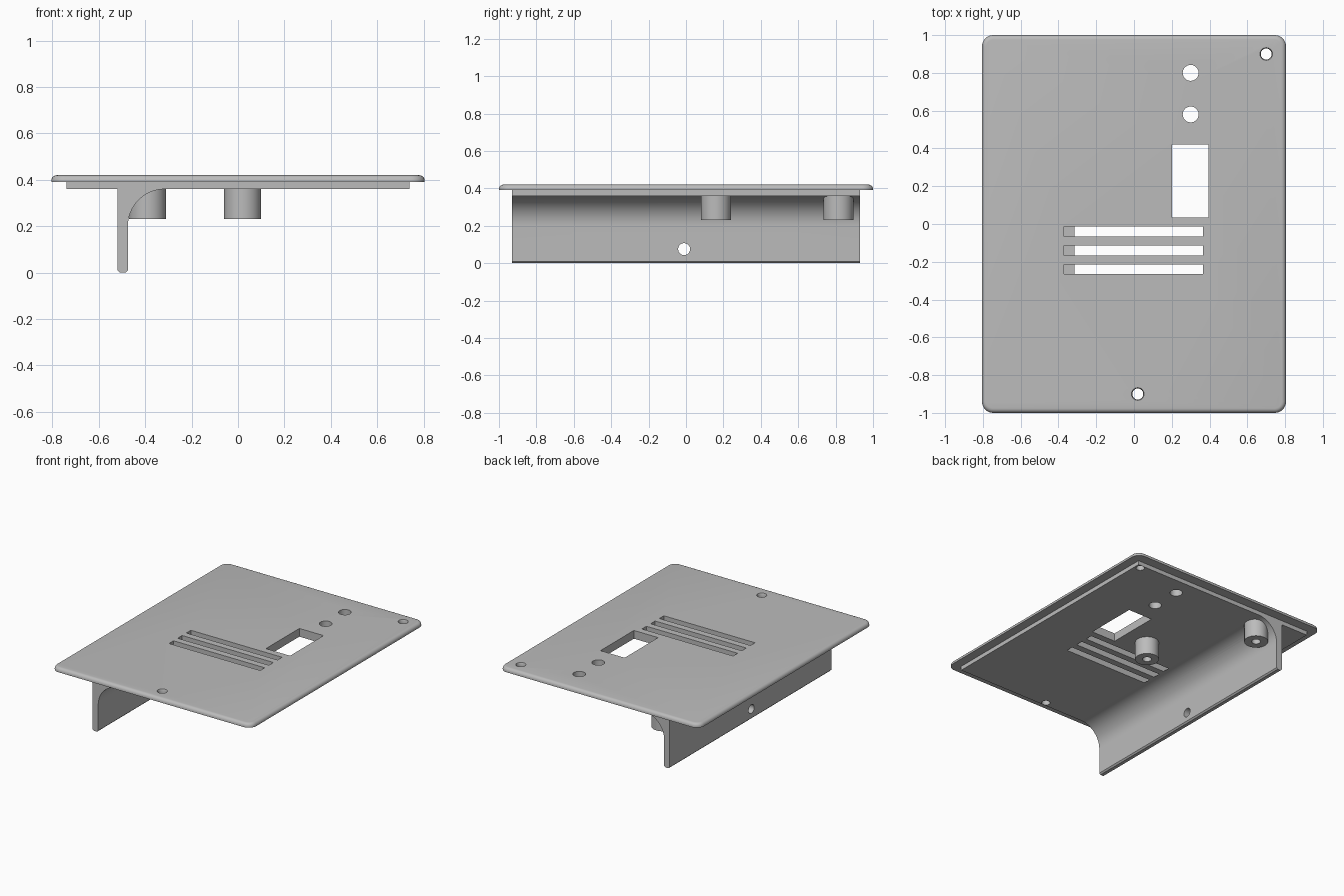
import bpy, bmesh, math
from mathutils import Matrix

old = bpy.data.objects.get("Cube")
if old:
    bpy.data.objects.remove(old, do_unlink=True)

GREY = bpy.data.materials.new("plain grey")
GREY.use_nodes = True
colour = (0.5, 0.5, 0.5, 1)
GREY.diffuse_color = colour
GREY.node_tree.nodes["Principled BSDF"].inputs["Base Color"].default_value = colour


def finish(name, bm):
    bmesh.ops.recalc_face_normals(bm, faces=bm.faces)
    mesh = bpy.data.meshes.new(name)
    bm.to_mesh(mesh)
    bm.free()
    mesh.materials.append(GREY)
    ob = bpy.data.objects.new(name, mesh)
    bpy.context.collection.objects.link(ob)
    return ob


def box_mesh(x0, x1, y0, y1, z0, z1):
    bm = bmesh.new()
    bmesh.ops.create_cube(bm, size=1)
    bmesh.ops.scale(bm, vec=(x1 - x0, y1 - y0, z1 - z0), verts=bm.verts)
    bmesh.ops.translate(bm, vec=((x0 + x1) / 2, (y0 + y1) / 2, (z0 + z1) / 2), verts=bm.verts)
    return bm


def cylinder(name, centre, r, depth, axis="Z", r_top=None):
    bm = bmesh.new()
    turn = Matrix.Rotation(math.pi / 2, 4, "Y") if axis == "X" else Matrix()
    bmesh.ops.create_cone(bm, cap_ends=True, segments=48, radius1=r, radius2=r_top or r,
                          depth=depth, matrix=Matrix.Translation(centre) @ turn)
    return finish(name, bm)


def cut(ob, cutters):
    bpy.context.view_layer.objects.active = ob
    for c in cutters:
        mod = ob.modifiers.new("cut", "BOOLEAN")
        mod.operation, mod.solver, mod.object = "DIFFERENCE", "EXACT", c
        bpy.ops.object.modifier_apply(modifier=mod.name)


# Cover plate: rounded corners and a rounded upper rim
bm = box_mesh(-0.805, 0.805, -1, 1, 0.39, 0.42)
upright = [e for e in bm.edges if abs(e.verts[0].co.z - e.verts[1].co.z) > 0.01]
bmesh.ops.bevel(bm, geom=upright, offset=0.06, segments=8, profile=0.5, affect="EDGES")
rim = [e for e in bm.edges if all(v.co.z > 0.419 for v in e.verts)]
bmesh.ops.bevel(bm, geom=rim, offset=0.024, segments=5, profile=0.5, affect="EDGES")
cover = finish("cover_plate", bm)

# Raised locating step under the cover
step = finish("locating_step", box_mesh(-0.74, 0.74, -0.93, 0.93, 0.36, 0.39))

# Hanging flange with a large inner fillet and softened lower edge
outer, inner, r, top = -0.52, -0.475, 0.16, 0.36
profile = [(outer, top), (outer, 0.01), (outer + 0.01, 0), (inner - 0.01, 0), (inner, 0.01)]
for i in range(17):
    a = math.pi - i * math.pi / 32
    profile.append((inner + r + r * math.cos(a), top - r + r * math.sin(a)))
bm = bmesh.new()
face = bm.faces.new([bm.verts.new((x, -0.93, z)) for x, z in profile])
ext = bmesh.ops.extrude_face_region(bm, geom=[face])
bmesh.ops.translate(bm, vec=(0, 1.86, 0),
                    verts=[v for v in ext["geom"] if isinstance(v, bmesh.types.BMVert)])
flange = finish("mounting_flange", bm)

# Screw bosses
boss_places = {"centre_boss": (0.02, 0.16), "flange_boss": (-0.39, 0.815)}
bosses = [cylinder(n, (x, y, 0.295), 0.08, 0.13) for n, (x, y) in boss_places.items()]
pilots = [cylinder("pilot_cutter", (x, y, 0.28), 0.03, 0.12) for x, y in boss_places.values()]

# Openings through the cover: window, vents, indicator holes, screw holes
openings = [finish("window_cutter", box_mesh(0.2, 0.395, 0.035, 0.42, 0.3, 0.5))]
for i in range(3):
    y = -0.04 - 0.1 * i
    openings.append(finish("vent_cutter", box_mesh(-0.37, 0.365, y - 0.026, y + 0.026, 0.3, 0.5)))
for y in (0.8, 0.58):
    openings.append(cylinder("indicator_cutter", (0.3, y, 0.4), 0.042, 0.2))
sinks = []
for x, y in ((0.7, 0.9), (0.02, -0.9)):
    openings.append(cylinder("screw_cutter", (x, y, 0.4), 0.029, 0.2))
    sinks.append(cylinder("sink_cutter", (x, y, 0.42), 0.029, 0.02, r_top=0.038))
flange_hole = cylinder("flange_hole_cutter", (-0.5, -0.01, 0.075), 0.032, 0.2, axis="X")

cut(cover, openings + sinks)
cut(step, openings)
cut(flange, [flange_hole] + pilots)
for boss, pilot in zip(bosses, pilots):
    cut(boss, [pilot])

for c in openings + sinks + pilots + [flange_hole]:
    bpy.data.objects.remove(c, do_unlink=True)

# Smooth the rounded surfaces, keep hard edges
bpy.ops.object.select_all(action="DESELECT")
for ob in [cover, step, flange] + bosses:
    ob.select_set(True)
bpy.context.view_layer.objects.active = cover
bpy.ops.object.shade_smooth_by_angle(angle=math.radians(30))
